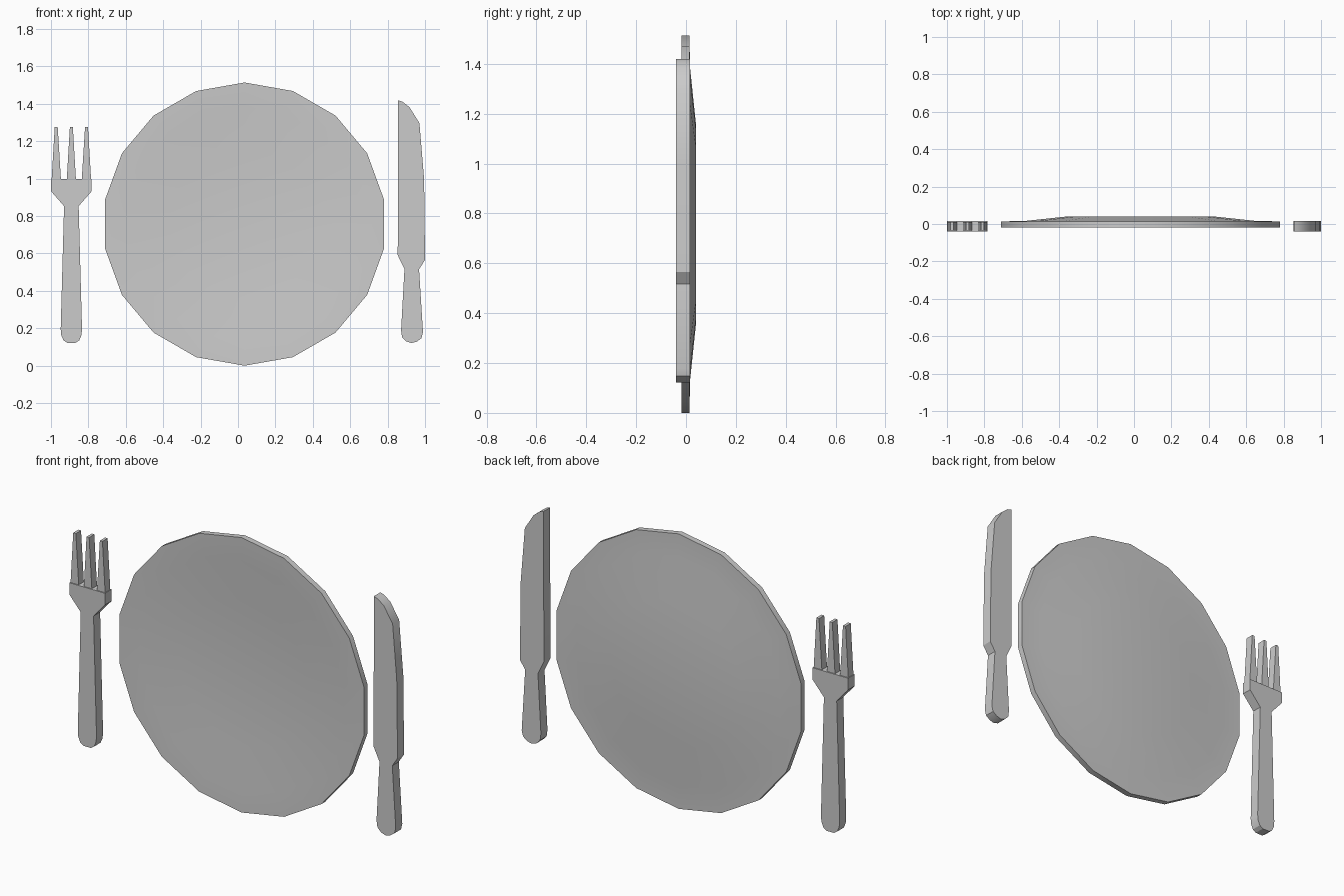
import bpy, bmesh, math

if "Cube" in bpy.data.objects:
    bpy.data.objects.remove(bpy.data.objects["Cube"])


def finish(name, bm):
    bmesh.ops.recalc_face_normals(bm, faces=bm.faces)
    me = bpy.data.meshes.new(name)
    bm.to_mesh(me)
    bm.free()
    ob = bpy.data.objects.new(name, me)
    bpy.context.collection.objects.link(ob)
    bpy.ops.object.select_all(action='DESELECT')
    ob.select_set(True)
    bpy.context.view_layer.objects.active = ob
    bpy.ops.object.shade_smooth_by_angle(angle=math.radians(30))
    return ob


def slab(bm, outline, y0, y1):
    """Extrude an x,z outline from y0 to y1."""
    face = bm.faces.new([bm.verts.new((x, y0, z)) for x, z in outline])
    ext = bmesh.ops.extrude_face_region(bm, geom=[face])
    for v in ext["geom"]:
        if isinstance(v, bmesh.types.BMVert):
            v.co.y = y1
    if face.is_valid is False:
        return


# Plate: shallow dish, 18 sides, hollow towards the front
SIDES, CX, CZ = 18, 0.035, 0.757
profile = [(0.40, 0.008), (0.63, -0.014), (0.757, -0.018),
           (0.757, 0.014), (0.63, 0.016), (0.40, 0.04)]
bm = bmesh.new()
rings = []
for r, y in profile:
    ring = []
    for i in range(SIDES):
        a = math.pi / 2 + 2 * math.pi * i / SIDES
        ring.append(bm.verts.new((CX + r * math.cos(a), y, CZ + r * math.sin(a))))
    rings.append(ring)
for a, b in zip(rings, rings[1:]):
    for i in range(SIDES):
        j = (i + 1) % SIDES
        bm.faces.new((a[i], a[j], b[j], b[i]))
bm.faces.new(rings[0])
bm.faces.new(rings[-1])
finish("plate", bm)

# Fork handle and head: mirrored half outline
FX = -0.891
half = [(0.022, 0.122), (0.042, 0.135), (0.054, 0.163), (0.057, 0.195),
        (0.039, 0.853), (0.109, 0.933), (0.109, 0.997)]
outline = [(FX + x, z) for x, z in half] + [(FX - x, z) for x, z in reversed(half)]
bm = bmesh.new()
slab(bm, outline, -0.04, 0.017)
finish("fork_handle", bm)

# Fork tines: outer ones lean inwards
bm = bmesh.new()
for base_l, base_r, tip in ((-0.106, -0.055, -0.081), (-0.025, 0.025, 0.0),
                            (0.055, 0.106, 0.081)):
    slab(bm, [(FX + base_l, 0.985), (FX + base_r, 0.985),
              (FX + tip + 0.008, 1.275), (FX + tip - 0.008, 1.275)], -0.034, 0.011)
finish("fork_tines", bm)

# Knife: one outline with curved blade tip and rounded handle
knife = [(0.856, 1.419), (0.88, 1.411), (0.917, 1.382), (0.97, 1.297),
         (0.995, 0.997), (1.0, 0.565), (0.968, 0.516), (0.989, 0.179),
         (0.981, 0.147), (0.955, 0.128), (0.928, 0.121), (0.900, 0.130),
         (0.877, 0.153), (0.872, 0.19), (0.89, 0.516), (0.854, 0.591)]
bm = bmesh.new()
slab(bm, knife, -0.04, 0.017)
finish("knife", bm)
